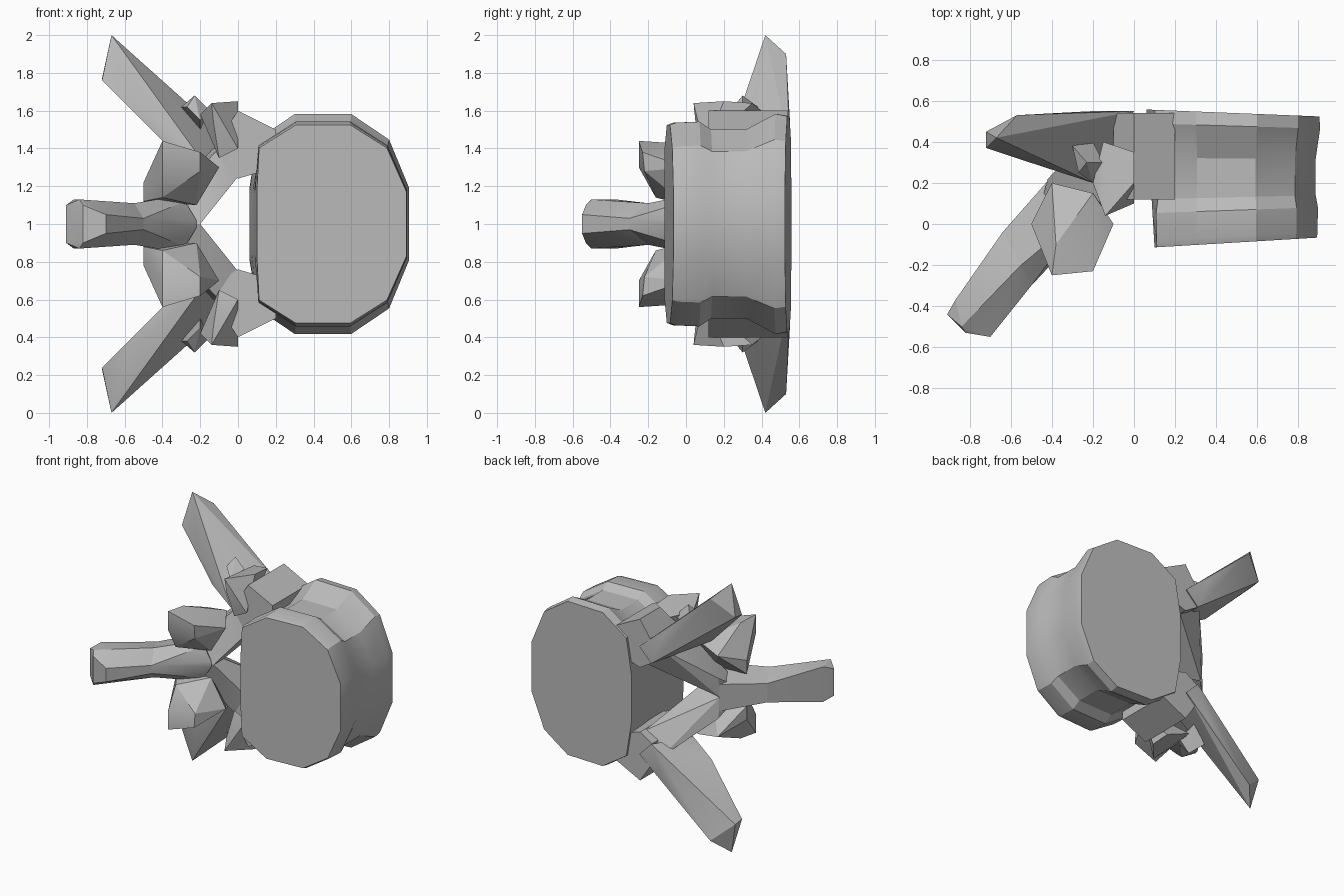
import bpy
import bmesh
from math import cos, sin, radians, copysign

default_cube = bpy.data.objects.get("Cube")
if default_cube:
    bpy.data.objects.remove(default_cube, do_unlink=True)

GREY = (.5, .5, .5, 1)
bone = bpy.data.materials.new("bone grey")
bone.use_nodes = True
bone.diffuse_color = GREY
bone.node_tree.nodes["Principled BSDF"].inputs["Base Color"].default_value = GREY


def finish(name, bm, paired=False):
    """Make an object at mid height; a paired part is mirrored above and below."""
    bmesh.ops.recalc_face_normals(bm, faces=bm.faces[:])
    mesh = bpy.data.meshes.new(name)
    bm.to_mesh(mesh)
    bm.free()
    mesh.materials.append(bone)
    part = bpy.data.objects.new(name, mesh)
    part.location.z = 1
    bpy.context.collection.objects.link(part)
    bpy.ops.object.select_all(action="DESELECT")
    part.select_set(True)
    bpy.context.view_layer.objects.active = part
    bpy.ops.object.shade_smooth_by_angle(angle=radians(25))
    if paired:
        mirror = part.modifiers.new("other_half", "MIRROR")
        mirror.use_axis = (False, False, True)


def faceted(name, corners, paired=True):
    """Angular bone piece: the hull of a few corners, heights taken from the middle."""
    bm = bmesh.new()
    for corner in corners:
        bm.verts.new(corner)
    bmesh.ops.convex_hull(bm, input=bm.verts[:])
    inner = [vert for vert in bm.verts if not vert.link_faces]
    bmesh.ops.delete(bm, geom=inner, context="VERTS")
    finish(name, bm, paired)


def extruded(profile, front, back):
    """Corners of a side-to-side and height profile, drawn out along the depth."""
    return [(x, depth, height) for x, height in profile for depth in (front, back)]


def both_halves(corners):
    """Corners together with their reflection below the middle."""
    return corners + [(x, y, -height) for x, y, height in corners]


def rounded(value, power=.85):
    """Signed power that squares off an ellipse."""
    return copysign(abs(value) ** power, value)


def drum_ring(bm, depth, scale, sides=12):
    """One squared oval of the drum, flattened on the side facing the canal."""
    ring = []
    canal_side = .1 - .04 * depth
    for i in range(sides):
        angle = radians(360 * (i + .5) / sides)
        x = .45 + .47 * rounded(cos(angle)) * (2 + scale) / 3
        x = max(x, canal_side)
        front = .06 * x - .12
        back = .56 - .04 * x
        height = .6 * rounded(sin(angle)) * scale
        ring.append(bm.verts.new((x, front + (back - front) * depth, height)))
    return ring


# Main drum: rings from front to back, narrowing at the waist
bm = bmesh.new()
waist = [(0, .9), (.05, .92), (.25, .93), (.35, .86), (.65, .86), (.9, 1), (1, .98)]
rings = [drum_ring(bm, depth, scale) for depth, scale in waist]
for near, far in zip(rings, rings[1:]):
    for i in range(len(near)):
        bm.faces.new((near[i - 1], near[i], far[i], far[i - 1]))
bm.faces.new(rings[0])
bm.faces.new(rings[-1])
finish("drum_body", bm)

# Bridges from the drum to the rear arch
bridge = [(.2, .3), (.2, .5), (0, .6), (-.1, .45), (-.1, .3), (0, .24)]
faceted("pedicle", extruded(bridge, .12, .54))

# Upper joint knobs, each with a small spur
faceted("joint_knob", [
    (-.14, .04, .64), (-.13, .05, .54), (0, .2, .65), (0, .35, .64),
    (-.1, .1, .35), (0, .1, .4), (-.2, .2, .58), (-.15, .4, .6)])
faceted("joint_spur", [
    (-.3, .38, .62), (-.23, .3, .68), (-.27, .25, .62), (-.15, .3, .6),
    (-.2, .2, .55), (-.2, .4, .5)])

# Long side wings
faceted("transverse_process", [
    (-.67, .42, 1), (-.72, .37, .76), (-.72, .45, .77), (-.57, .53, .9),
    (-.57, .32, .65), (-.3, .36, .6), (-.2, .55, .55), (-.4, .27, .44),
    (-.2, .2, .35), (-.1, .55, .3), (0, .55, .4)])

# Rear arch around the canal
faceted("lamina", [
    (0, .13, .25), (0, .48, .25), (-.1, .13, .4), (-.15, .5, .4),
    (-.2, 0, 0), (-.2, .12, 0), (-.42, .2, 0), (-.42, .22, .15), (-.48, 0, 0)])

# Lower joint blocks
faceted("lower_joint", [
    (-.4, -.25, .44), (-.4, -.25, .3), (-.2, -.23, .38), (-.2, -.22, .28),
    (-.1, 0, .3), (-.22, 0, .1), (-.4, -.16, .14), (-.5, 0, .12),
    (-.5, 0, .22), (-.38, -.1, .43), (-.4, .2, .3), (-.2, .15, .35)])

# Rear spine: its root in the arch, then the club-shaped end
neck = [(-.5, -.3, .03), (-.55, -.2, .11), (-.64, -.04, .07)]
faceted("spine_root", both_halves(neck + [
    (-.43, -.1, .13), (-.22, 0, .02), (-.42, .21, .1), (-.28, 0, .12)]), paired=False)
faceted("spine_end", both_halves(neck + [
    (-.91, -.44, .1), (-.84, -.5, .13), (-.7, -.55, .05),
    (-.82, -.53, .1), (-.87, -.37, .13)]), paired=False)
